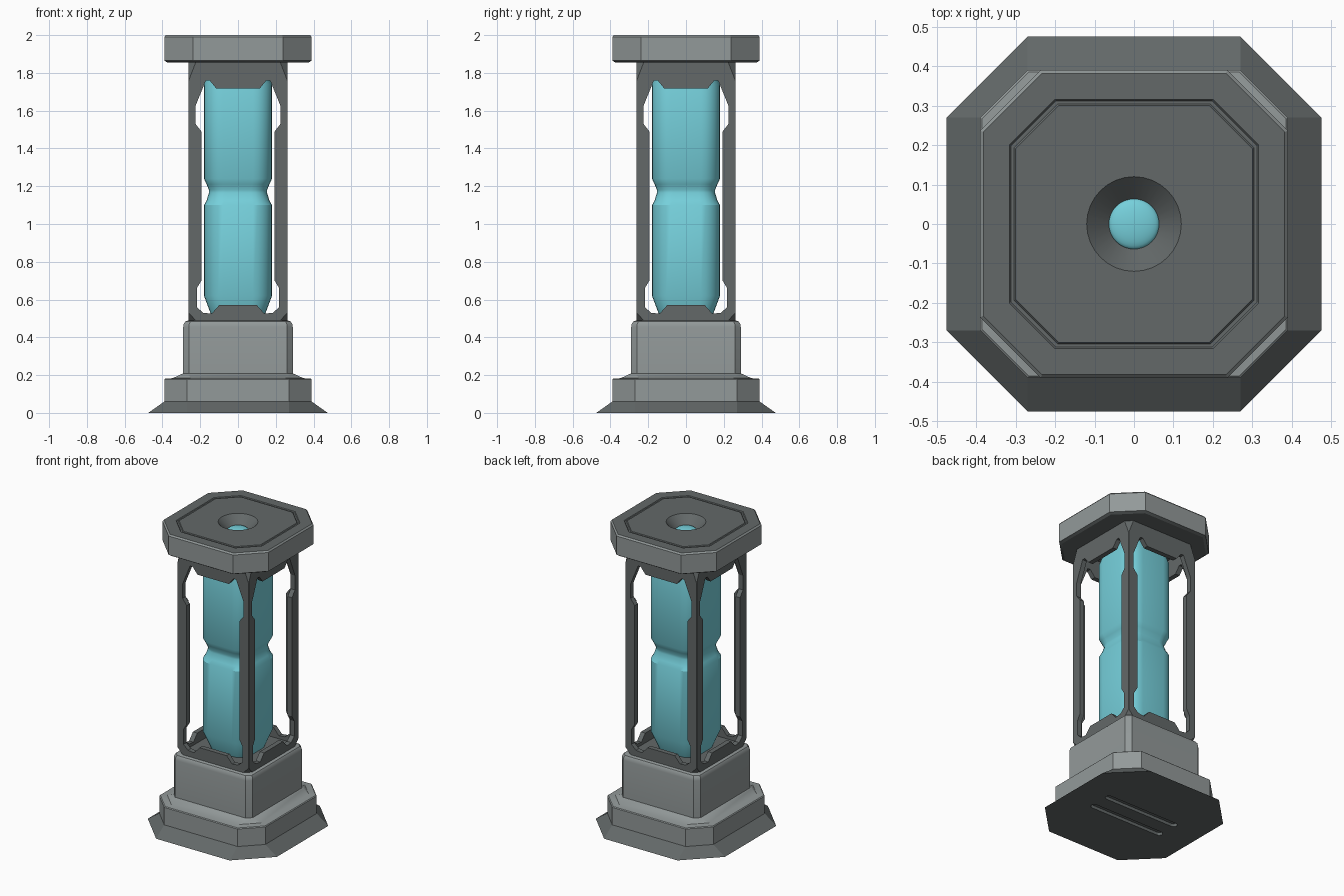
import bpy, bmesh, math
from mathutils import Matrix

if "Cube" in bpy.data.objects:
    bpy.data.objects.remove(bpy.data.objects["Cube"])


def mat(name, rgb):
    m = bpy.data.materials.new(name)
    m.diffuse_color = (*rgb, 1)
    m.use_nodes = True
    m.node_tree.nodes["Principled BSDF"].inputs["Base Color"].default_value = m.diffuse_color
    return m


LIGHT = mat("light_grey", (0.29, 0.32, 0.32))
DARK = mat("dark_grey", (0.125, 0.14, 0.14))
CYAN = mat("cyan", (0.18, 0.63, 0.71))


def octagon(h, c):
    """Chamfered square: half width h, chamfer starts at c."""
    return [(h, -c), (h, c), (c, h), (-c, h), (-h, c), (-h, -c), (-c, -h), (c, -h)]


def rounded_square(h, r, n=6):
    pts = []
    for k in range(4):
        cx = (h - r) * (1, -1, -1, 1)[k]
        cy = (h - r) * (1, 1, -1, -1)[k]
        for i in range(n + 1):
            a = math.pi / 2 * (k + i / n)
            pts.append((cx + r * math.cos(a), cy + r * math.sin(a)))
    return pts


def loft(name, rings, *mats):
    """Skin a list of (outline, z) rings and cap both ends."""
    bm = bmesh.new()
    loops = [[bm.verts.new((x, y, z)) for x, y in pts] for pts, z in rings]
    n = len(loops[0])
    for a, b in zip(loops, loops[1:]):
        for i in range(n):
            j = (i + 1) % n
            bm.faces.new((a[i], a[j], b[j], b[i]))
    bm.faces.new(loops[0][::-1])
    bm.faces.new(loops[-1])
    bmesh.ops.recalc_face_normals(bm, faces=bm.faces)
    me = bpy.data.meshes.new(name)
    bm.to_mesh(me)
    bm.free()
    ob = bpy.data.objects.new(name, me)
    bpy.context.collection.objects.link(ob)
    for m in mats:
        me.materials.append(m)
    return ob


def select(ob):
    bpy.ops.object.select_all(action='DESELECT')
    ob.select_set(True)
    bpy.context.view_layer.objects.active = ob


def cut(ob, cutter):
    select(ob)
    md = ob.modifiers.new("cut", 'BOOLEAN')
    md.operation = 'DIFFERENCE'
    md.solver = 'EXACT'
    md.object = cutter
    bpy.ops.object.modifier_apply(modifier=md.name)
    bpy.data.objects.remove(cutter)


def smooth(ob, deg=30):
    select(ob)
    bpy.ops.object.shade_smooth_by_angle(angle=math.radians(deg))


def circle(r, n=32):
    return [(r * math.cos(2 * math.pi * i / n), r * math.sin(2 * math.pi * i / n)) for i in range(n)]


# flared foot with two slots underneath
foot = loft("foot_flare", [(octagon(0.475, 0.27), 0), (octagon(0.39, 0.27), 0.06)], DARK)
for y in (-0.068, 0.068):
    r, half = 0.022, 0.255
    slot = [(math.copysign(half, px) + px if abs(px) > 1e-6 else half * s, py + y)
            for s, px, py in
            [(1 if i <= 8 else -1,
              r * math.cos(-math.pi / 2 + math.pi * (i if i <= 8 else i - 1) / 8),
              r * math.sin(-math.pi / 2 + math.pi * (i if i <= 8 else i - 1) / 8))
             for i in range(18)]]
    cut(foot, loft("slot_cutter", [(slot, -0.02), (slot, 0.02)], DARK))

# stepped plinth: tier, shoulder, body with rounded top
plinth = [(0.385, 0.267, 0.055), (0.39, 0.27, 0.06), (0.39, 0.27, 0.176), (0.385, 0.267, 0.181),
          (0.345, 0.25, 0.184), (0.3, 0.265, 0.205), (0.29, 0.26, 0.208), (0.29, 0.26, 0.455),
          (0.287, 0.258, 0.472), (0.279, 0.252, 0.484), (0.262, 0.24, 0.49)]
smooth(loft("plinth", [(octagon(h, c), z) for h, c, z in plinth], LIGHT))

# hollow frame, corners chamfered toward both ends
frame = loft("frame", [(octagon(h, c), z) for h, c, z in [
    (0.262, 0.22, 0.485), (0.262, 0.261, 0.53), (0.262, 0.261, 1.76), (0.262, 0.22, 1.865)]], DARK)
inner = octagon(0.23, 0.229)
cut(frame, loft("inner_cutter", [(inner, 0.505), (inner, 1.84)], DARK))
half_win = [(0.10, 0.57), (0.14, 0.525), (0.185, 0.53), (0.218, 0.56), (0.218, 0.66), (0.194, 0.70),
            (0.194, 1.49), (0.225, 1.53), (0.225, 1.625), (0.17, 1.76), (0.15, 1.76), (0.115, 1.717)]
window = half_win + [(-x, z) for x, z in reversed(half_win)]
for turn in (0, math.pi / 2):
    w = loft("window_cutter", [(window, -0.5), (window, 0.5)], DARK)
    w.data.transform(Matrix.Rotation(turn, 4, 'Z') @ Matrix.Rotation(math.pi / 2, 4, 'X'))
    cut(frame, w)

# waisted glowing core
core = [(0.135, 0.50), (0.18, 0.62), (0.18, 1.10), (0.166, 1.125), (0.154, 1.165), (0.154, 1.18),
        (0.166, 1.21), (0.18, 1.24), (0.18, 1.74), (0.15, 1.84)]
smooth(loft("core", [(rounded_square(h, 0.1 * h / 0.18), z) for h, z in core], CYAN))

# cap with shallow groove and a conical well
cap_rings = [(0.375, 0.228, 1.855), (0.39, 0.237, 1.865), (0.39, 0.237, 1.99), (0.382, 0.233, 2.0),
             (0.316, 0.2, 2.0), (0.312, 0.198, 1.995), (0.304, 0.193, 1.995), (0.3, 0.191, 2.0)]
cap = loft("cap", [(octagon(h, c), z) for h, c, z in cap_rings], LIGHT, DARK)
cut(cap, loft("well_cutter", [(circle(0.06), 1.94), (circle(0.14), 2.02)], DARK))
for p in cap.data.polygons:
    c = p.center
    inside = max(abs(c.x), abs(c.y)) < 0.33 and abs(c.x) + abs(c.y) < 0.55
    p.material_index = 1 if abs(p.normal.z) > 0.8 or inside else 0
smooth(cap)

# glowing lens at the bottom of the well
bpy.ops.mesh.primitive_uv_sphere_add(segments=32, ring_count=12, radius=0.064, location=(0, 0, 1.943))
lens = bpy.context.object
lens.name = "lens"
lens.scale.z = 0.3
lens.data.materials.append(CYAN)
smooth(lens)
